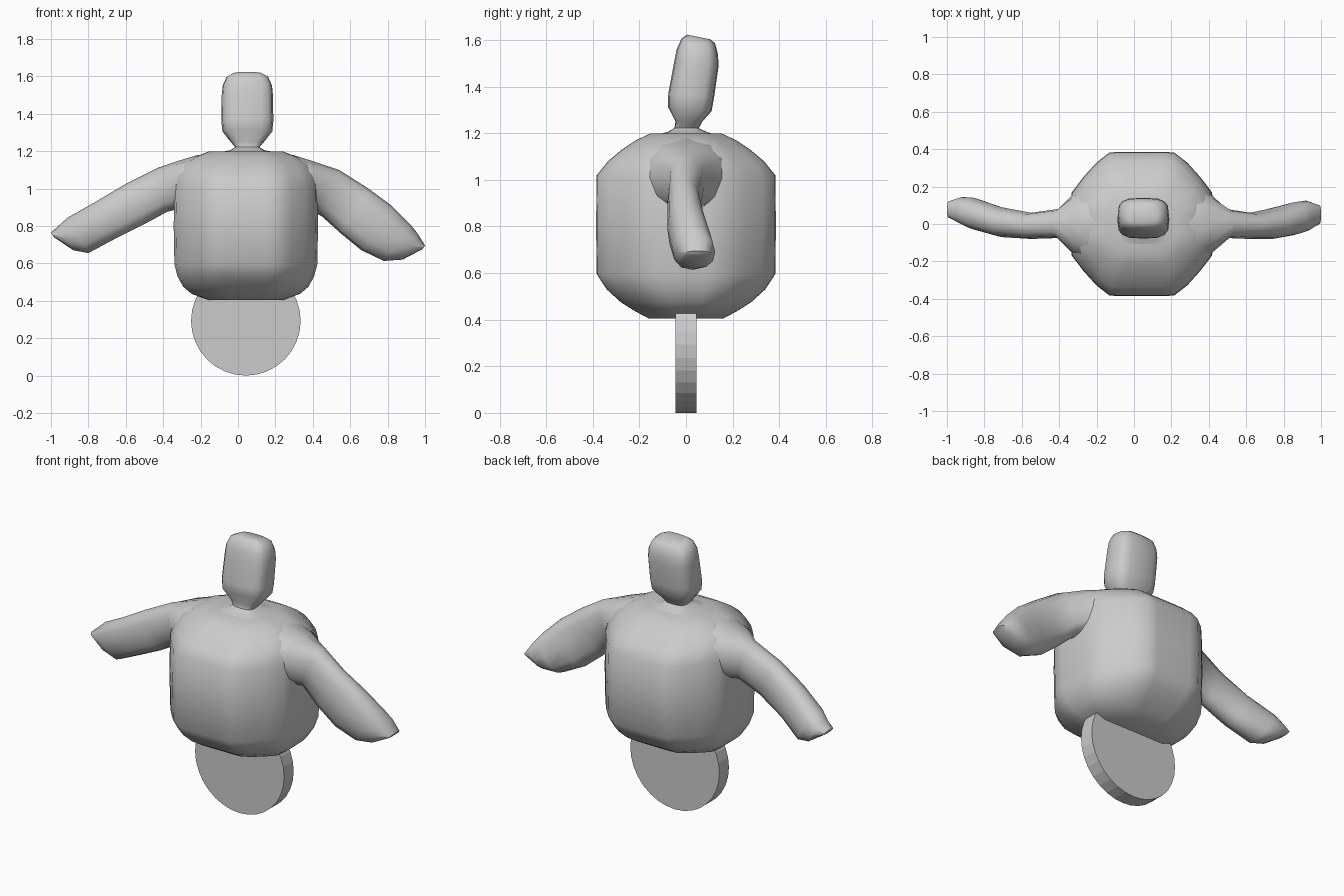
import bpy, bmesh
from math import cos, sin, pi, copysign, radians
from mathutils import Vector, Matrix

if "Cube" in bpy.data.objects:
    bpy.data.objects.remove(bpy.data.objects["Cube"], do_unlink=True)

MID = 0.042  # the trunk sits slightly off centre

grey = bpy.data.materials.new("plain grey")
grey.use_nodes = True
grey.diffuse_color = (0.6, 0.6, 0.6, 1)
grey.node_tree.nodes["Principled BSDF"].inputs["Base Color"].default_value = grey.diffuse_color


def finish(name, bm, angle):
    bmesh.ops.recalc_face_normals(bm, faces=bm.faces)
    mesh = bpy.data.meshes.new(name)
    bm.to_mesh(mesh)
    bm.free()
    mesh.materials.append(grey)
    obj = bpy.data.objects.new(name, mesh)
    bpy.context.collection.objects.link(obj)
    bpy.ops.object.select_all(action='DESELECT')
    obj.select_set(True)
    bpy.context.view_layer.objects.active = obj
    bpy.ops.object.shade_smooth_by_angle(angle=radians(angle))


def rounded(square, sides):
    """Unit outline between a circle (square = 1) and a box."""
    angles = [2 * pi * i / sides for i in range(sides)]
    return [[copysign(abs(f) ** square, f) for f in (cos(a), sin(a))] for a in angles]


def loft(name, sections, outline):
    """Skin closed rings; each section is (centre, half axis u, half axis v)."""
    bm = bmesh.new()
    rings = [[bm.verts.new(c + u * p + v * q) for p, q in outline] for c, u, v in sections]
    for a, b in zip(rings, rings[1:]):
        for i in range(len(a)):
            bm.faces.new((a[i - 1], a[i], b[i], b[i - 1]))
    bm.faces.new(rings[0])
    bm.faces.new(rings[-1])
    finish(name, bm, 50)


def arm(name, rows):
    """Each row: top x, top z, bottom x, bottom z, back y, front y."""
    sections = []
    for tx, tz, bx, bz, back, front in rows:
        y = (back + front) / 2
        top, low = Vector((tx, y, tz)), Vector((bx, y, bz))
        sections.append(((top + low) / 2, (top - low) / 2, Vector((0, (back - front) / 2, 0))))
    loft(name, sections, rounded(0.85, 12))


# Trunk: wide chamfered plan, rounded in at top and bottom
corner = [(1, 0.25), (0.97, 0.44), (0.81, 0.65), (0.63, 0.85), (0.45, 0.99), (0.3, 1)]
half = corner + [(-x, y) for x, y in reversed(corner)]
plan = half + [(-x, -y) for x, y in half]
trunk = [(0.405, 0.20, 0.16), (0.437, 0.29, 0.22), (0.475, 0.335, 0.28), (0.53, 0.365, 0.34),
         (0.595, 0.382, 0.383), (0.80, 0.386, 0.386), (1.02, 0.382, 0.383),
         (1.08, 0.365, 0.335), (1.13, 0.335, 0.275), (1.17, 0.27, 0.215), (1.198, 0.20, 0.155)]
loft("trunk", [(Vector((MID, 0, z)), Vector((w, 0, 0)), Vector((0, d, 0))) for z, w, d in trunk], plan)

# Arms flare into the shoulders and swing down and back
arm("right_arm", [
    (-0.10, 1.19, -0.10, 0.82, 0.20, -0.20),
    (-0.22, 1.178, -0.24, 0.85, 0.21, -0.21),
    (-0.33, 1.145, -0.32, 0.89, 0.16, -0.16),
    (-0.43, 1.11, -0.38, 0.875, 0.08, -0.075),
    (-0.60, 1.025, -0.50, 0.81, 0.06, -0.08),
    (-0.76, 0.93, -0.66, 0.73, 0.09, -0.07),
    (-0.91, 0.845, -0.80, 0.655, 0.14, -0.03),
    (-0.96, 0.80, -0.88, 0.67, 0.145, 0.00),
    (-1.00, 0.765, -0.985, 0.74, 0.12, 0.035)])
arm("left_arm", [
    (0.18, 1.19, 0.18, 0.82, 0.20, -0.20),
    (0.30, 1.178, 0.32, 0.85, 0.21, -0.21),
    (0.42, 1.14, 0.40, 0.88, 0.16, -0.16),
    (0.54, 1.10, 0.45, 0.85, 0.08, -0.075),
    (0.69, 1.005, 0.55, 0.76, 0.06, -0.08),
    (0.82, 0.91, 0.66, 0.67, 0.085, -0.08),
    (0.92, 0.81, 0.78, 0.613, 0.115, -0.06),
    (0.96, 0.76, 0.88, 0.62, 0.125, -0.04),
    (1.00, 0.695, 0.985, 0.675, 0.10, 0.0)])

# Neck and head: height, half width, front y, back y, backward slope
head = [(1.185, 0.20, -0.16, 0.16, 0), (1.205, 0.09, -0.08, 0.09, 0),
        (1.222, 0.065, -0.05, 0.055, 0), (1.25, 0.09, -0.045, 0.07, 0),
        (1.305, 0.133, -0.078, 0.11, -0.01), (1.36, 0.139, -0.076, 0.12, -0.01),
        (1.50, 0.137, -0.05, 0.14, -0.01), (1.55, 0.132, -0.04, 0.137, -0.01),
        (1.595, 0.112, -0.02, 0.125, -0.01), (1.613, 0.075, 0.005, 0.105, -0.01)]
loft("head", [(Vector((MID + 0.008, (f + b) / 2, z)), Vector((w, 0, 0)),
               Vector((0, (b - f) / 2, s))) for z, w, f, b, s in head], rounded(0.6, 16))

# Upright disc under the trunk
bm = bmesh.new()
bmesh.ops.create_cone(bm, cap_ends=True, segments=32, radius1=0.293, radius2=0.293, depth=0.09,
                      matrix=Matrix.Translation((MID, 0, 0.293)) @ Matrix.Rotation(pi / 2, 4, 'X'))
finish("base_disc", bm, 5)
